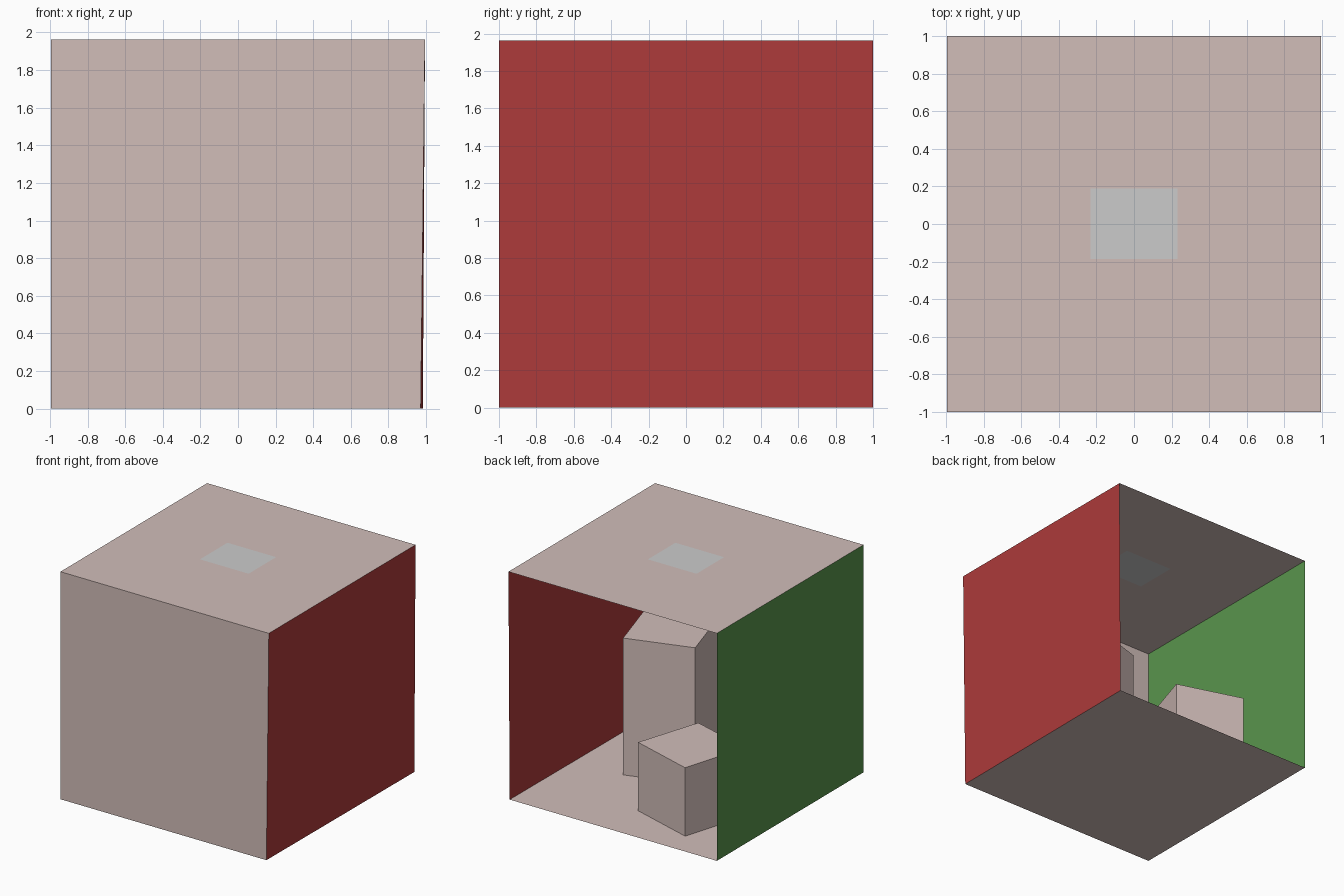
import bpy

if "Cube" in bpy.data.objects:
    bpy.data.objects.remove(bpy.data.objects["Cube"])

S = 2 / 559.2          # room depth in source units -> 2 Blender units
ROOM_H, DEPTH = 548.8, 559.2


def material(name, rgb):
    m = bpy.data.materials.new(name)
    m.diffuse_color = (*rgb, 1)
    m.use_nodes = True
    m.node_tree.nodes["Principled BSDF"].inputs["Base Color"].default_value = m.diffuse_color
    return m


white = material("white_paint", (0.64, 0.51, 0.485))
red = material("red_paint", (0.42, 0.043, 0.043))
green = material("green_paint", (0.10, 0.30, 0.073))


def point(x, depth, h):
    """Room coordinates (depth grows toward the back wall at -y)."""
    return ((x - 278) * S, (279.6 - depth) * S, h * S)


def part(name, verts, faces, mat=None):
    mesh = bpy.data.meshes.new(name)
    mesh.from_pydata([point(*v) for v in verts], [], faces)
    if mat:
        mesh.materials.append(mat)
    ob = bpy.data.objects.new(name, mesh)
    bpy.context.collection.objects.link(ob)
    return ob


def panel(name, corners, mat):
    return part(name, corners, [(0, 1, 2, 3)], mat)


def block(name, footprint, height, mat):
    """Rotated box resting on the floor: top and four sides."""
    verts = [(x, d, h) for h in (0, height) for x, d in footprint]
    sides = [(i, (i + 1) % 4, (i + 1) % 4 + 4, i + 4) for i in range(4)]
    return part(name, verts, sides + [(4, 5, 6, 7)], mat)


# Room corners; the red wall leans slightly outward
fl, bl = (0, 0, 0), (0, DEPTH, 0)
fr, br = (552.8, 0, 0), (549.6, DEPTH, 0)
flt, blt = (0, 0, ROOM_H), (0, DEPTH, ROOM_H)
frt, brt = (556, 0, ROOM_H), (556, DEPTH, ROOM_H)

# Room shell, normals facing inside, open at +y
panel("floor", [fr, br, bl, fl], white)
panel("back_wall", [br, brt, blt, bl], white)
panel("red_wall", [fr, frt, brt, br], red)
panel("green_wall", [fl, bl, blt, flt], green)

# Ceiling ring around the flush lamp panel
lamp = [(213, 227, ROOM_H), (213, 332, ROOM_H),
        (343, 332, ROOM_H), (343, 227, ROOM_H)]
ring = [(i, i + 4, (i + 1) % 4 + 4, (i + 1) % 4) for i in range(4)]
part("ceiling", [flt, blt, brt, frt] + lamp,
     [tuple(reversed(f)) for f in ring], white)
part("ceiling_lamp", lamp, [(0, 1, 2, 3)])

# Blocks standing in the room
block("short_block", [(290, 114), (240, 272), (82, 225), (130, 65)], 165, white)
block("tall_block", [(472, 406), (314, 456), (265, 296), (423, 247)], 330, white)
